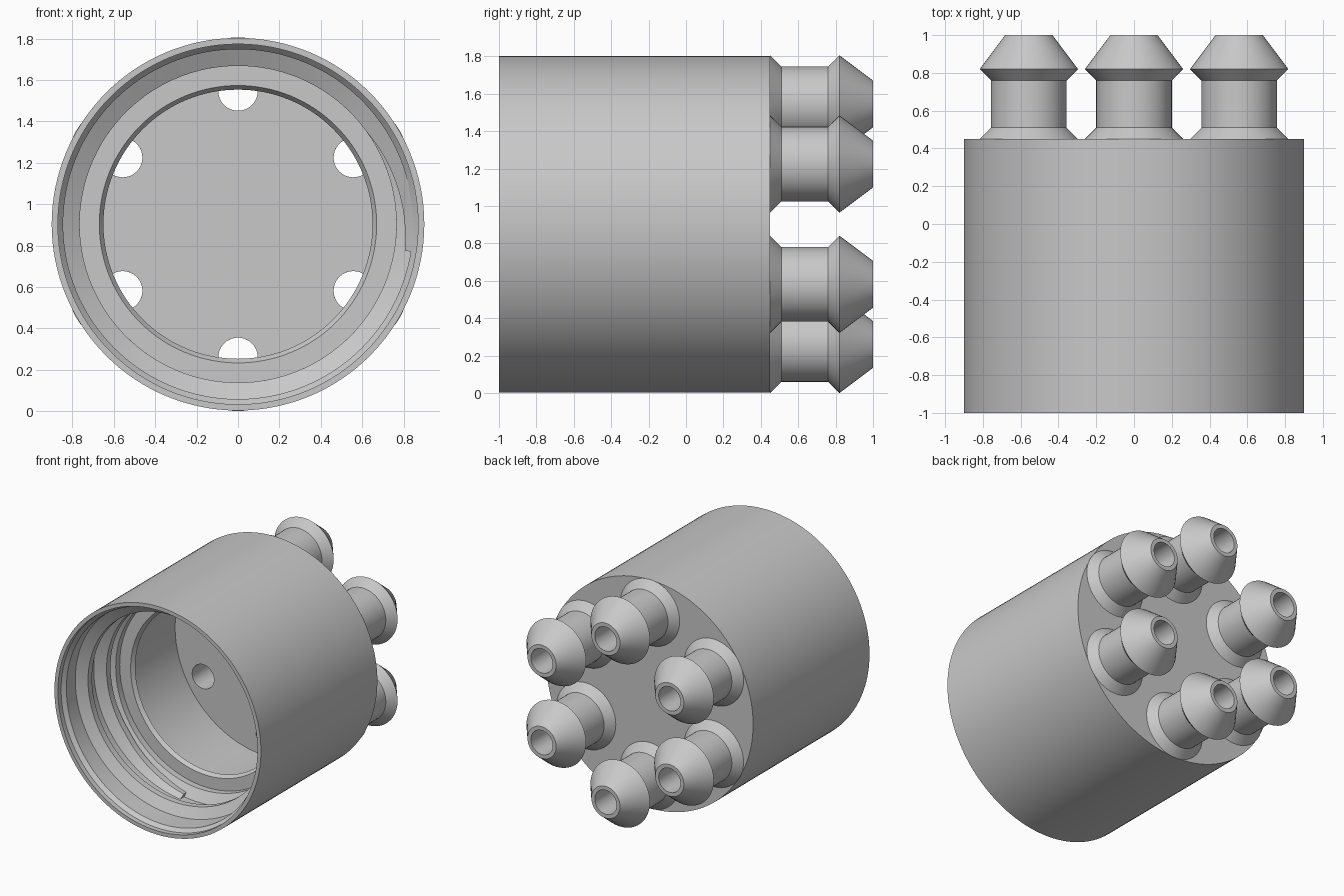
import bpy, bmesh, math
from mathutils import Vector

if "Cube" in bpy.data.objects:
    bpy.data.objects.remove(bpy.data.objects["Cube"])

ZC = 0.903          # height of the main axis
RING = 0.643        # radius of the ring of nozzles
BORE = 0.095        # nozzle bore radius

grey = bpy.data.materials.new("plain_grey")
grey.diffuse_color = (0.58, 0.58, 0.58, 1)
grey.use_nodes = True
grey.node_tree.nodes["Principled BSDF"].inputs["Base Color"].default_value = grey.diffuse_color


def add_object(name, bm):
    bmesh.ops.recalc_face_normals(bm, faces=bm.faces[:])
    mesh = bpy.data.meshes.new(name)
    bm.to_mesh(mesh)
    bm.free()
    mesh.materials.append(grey)
    obj = bpy.data.objects.new(name, mesh)
    bpy.context.collection.objects.link(obj)
    return obj


def activate(obj):
    bpy.ops.object.select_all(action='DESELECT')
    obj.select_set(True)
    bpy.context.view_layer.objects.active = obj


def smooth(obj):
    activate(obj)
    bpy.ops.object.shade_smooth_by_angle(angle=math.radians(30))


def lathe(bm, profile, steps, cx=0.0, cz=ZC):
    """Spin a closed (radius, y) profile around an axis parallel to y."""
    rings = []
    for r, y in profile:
        if r == 0:
            rings.append([bm.verts.new((cx, y, cz))] * steps)
        else:
            rings.append([bm.verts.new((cx + r * math.cos(2 * math.pi * i / steps), y,
                                        cz + r * math.sin(2 * math.pi * i / steps)))
                          for i in range(steps)])
    for a, b in zip(rings, rings[1:] + rings[:1]):
        for i in range(steps):
            j = (i + 1) % steps
            quad = list(dict.fromkeys((a[i], a[j], b[j], b[i])))
            if len(quad) > 2:
                bm.faces.new(quad)


nozzle_centres = [(RING * math.cos(math.radians(30 + 60 * k)),
                   ZC + RING * math.sin(math.radians(30 + 60 * k))) for k in range(6)]

# Cap body: outer wall, mouth, sealing ledge, inner chamber and end plate
bm = bmesh.new()
lathe(bm, [(0, 0.45), (0.9, 0.45), (0.9, -1), (0.87, -1), (0.87, -0.96), (0.845, -0.93),
           (0.845, -0.48), (0.765, -0.43), (0.765, -0.38), (0.67, -0.38), (0.65, -0.35),
           (0.8, -0.2), (0.8, 0.36), (0, 0.36)], 128)
body = add_object("cap_body", bm)

# Holes through the end plate
bm = bmesh.new()
for cx, cz in nozzle_centres:
    lathe(bm, [(0, 0.3), (BORE, 0.3), (BORE, 0.6), (0, 0.6)], 40, cx, cz)
cutter = add_object("hole_cutter", bm)
cutter.hide_render = True
mod = body.modifiers.new("holes", 'BOOLEAN')
mod.operation = 'DIFFERENCE'
mod.solver = 'EXACT'
mod.object = cutter
activate(body)
bpy.ops.object.modifier_apply(modifier=mod.name)
bpy.data.objects.remove(cutter)
smooth(body)

# Barbed hose nozzles
for k, (cx, cz) in enumerate(nozzle_centres):
    bm = bmesh.new()
    lathe(bm, [(BORE, 0.45), (0.26, 0.45), (0.2, 0.51), (0.2, 0.76), (0.26, 0.82),
               (0.125, 1.0), (BORE, 1.0)], 48, cx, cz)
    smooth(add_object(f"nozzle_{k + 1}", bm))

# Inner screw thread: trapezoid swept along a helix, fading out at both ends
bm = bmesh.new()
turns, pitch, per_turn = 1.75, 0.23, 96
count = int(turns * per_turn)
rings = []
for i in range(count + 1):
    a = math.radians(-9) + 2 * math.pi * i / per_turn
    y = -0.87 + pitch * i / per_turn
    fade = min(1.0, 0.4 + min(i, count - i) / 20)
    crest = 0.85 - 0.085 * fade
    rings.append([bm.verts.new((r * math.cos(a), y + dy, ZC + r * math.sin(a)))
                  for r, dy in ((0.855, -0.075), (crest, -0.025), (crest, 0.025), (0.855, 0.075))])
for a, b in zip(rings, rings[1:]):
    for i in range(4):
        j = (i + 1) % 4
        bm.faces.new((a[i], a[j], b[j], b[i]))
bm.faces.new(rings[0])
bm.faces.new(rings[-1])
smooth(add_object("screw_thread", bm))
